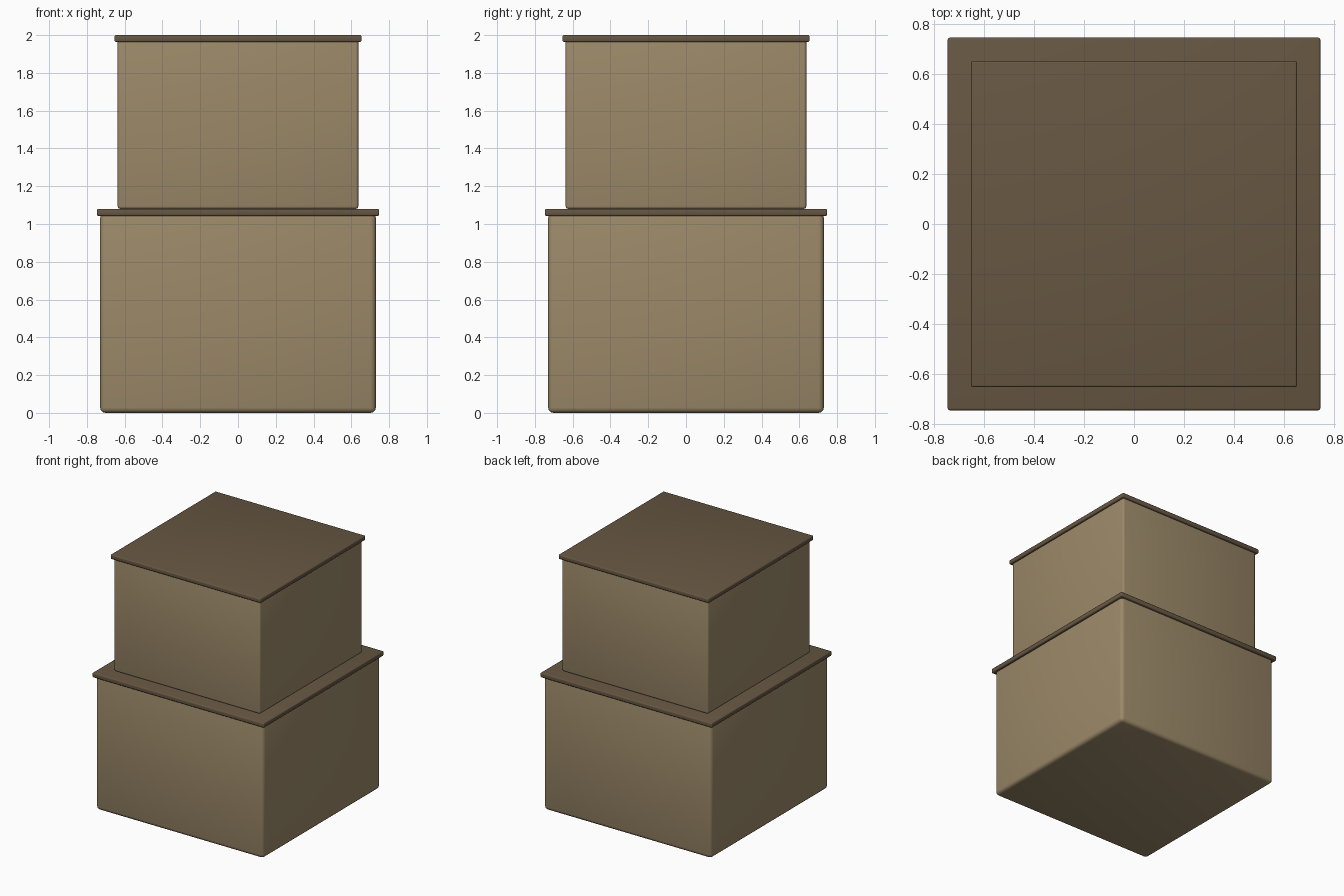
import bpy
import math

if "Cube" in bpy.data.objects:
    bpy.data.objects.remove(bpy.data.objects["Cube"])


def material(name, color):
    mat = bpy.data.materials.new(name)
    mat.diffuse_color = color
    mat.use_nodes = True
    mat.node_tree.nodes["Principled BSDF"].inputs["Base Color"].default_value = mat.diffuse_color
    return mat


CARD = material("card", (0.33, 0.25, 0.14, 1))
LID = material("lid_card", (0.135, 0.095, 0.055, 1))


def box(name, half, z0, z1, bevel, mat):
    """Square rounded box spanning z0..z1."""
    bpy.ops.mesh.primitive_cube_add(size=1, location=(0, 0, (z0 + z1) / 2))
    ob = bpy.context.object
    ob.name = name
    ob.scale = (2 * half, 2 * half, z1 - z0)
    bpy.ops.object.transform_apply(location=False, rotation=False, scale=True)
    mod = ob.modifiers.new("rounded_edges", 'BEVEL')
    mod.width = bevel
    mod.segments = 3
    bpy.ops.object.modifier_apply(modifier=mod.name)
    ob.data.materials.append(mat)
    bpy.ops.object.shade_smooth_by_angle(angle=math.radians(35))
    return ob


# Large lower box and its overhanging lid
box("lower_box", 0.73, 0.0, 1.06, 0.028, CARD)
box("lower_lid", 0.747, 1.043, 1.08, 0.008, LID)

# Smaller upper box and its lid
box("upper_box", 0.637, 1.08, 1.98, 0.014, CARD)
box("upper_lid", 0.654, 1.964, 2.0, 0.008, LID)
